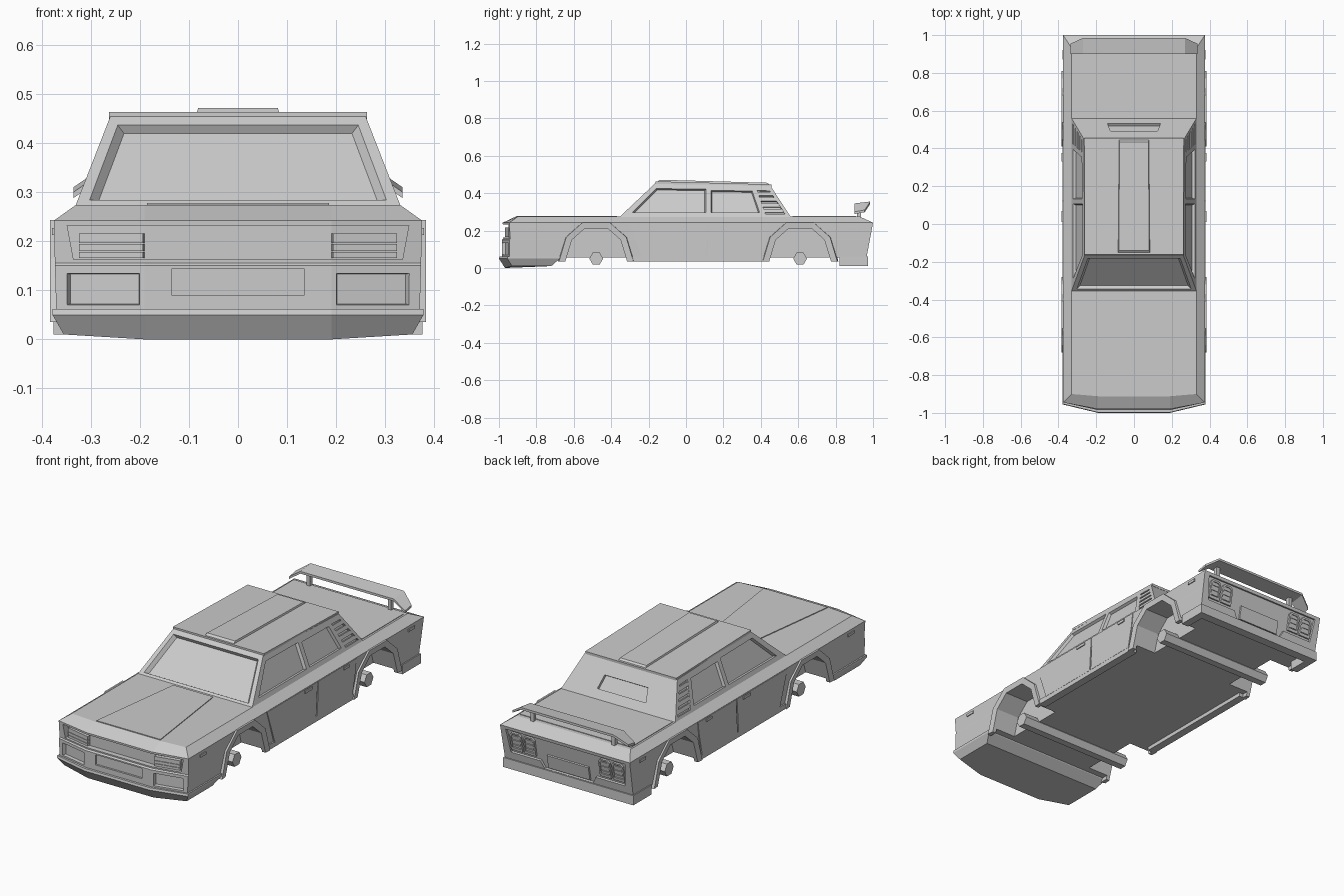
import bpy, bmesh
from mathutils import Vector

if "Cube" in bpy.data.objects:
    bpy.data.objects.remove(bpy.data.objects["Cube"])


def make(name, shells):
    """Object from lofted shells; each shell is a list of matching closed rings."""
    bm = bmesh.new()
    for rings in shells:
        vs = [[bm.verts.new(p) for p in r] for r in rings]
        n = len(vs[0])
        for a, b in zip(vs, vs[1:]):
            for i in range(n):
                j = (i + 1) % n
                bm.faces.new((a[i], a[j], b[j], b[i]))
        bm.faces.new(vs[0])
        bm.faces.new(vs[-1])
    bmesh.ops.recalc_face_normals(bm, faces=bm.faces)
    me = bpy.data.meshes.new(name)
    bm.to_mesh(me)
    bm.free()
    ob = bpy.data.objects.new(name, me)
    bpy.context.collection.objects.link(ob)
    return ob


def flip(rings):
    return [[(-p[0], p[1], p[2]) for p in r] for r in rings]


def prism(pts, d0, d1, s0=1.0, s1=1.0):
    """Two rings offset along the polygon's outward normal."""
    v = [Vector(p) for p in pts]
    c = sum(v, Vector()) / len(v)
    n = Vector()
    for a, b in zip(v, v[1:] + v[:1]):
        n += (a - c).cross(b - c)
    n.normalize()
    if n.dot(c - Vector((0, 0, .2))) < 0:
        n = -n
    return [[c + (p - c) * s + n * d for p in v] for d, s in ((d0, s0), (d1, s1))]


def slab(name, polys, d0, d1, mirror=False, **kw):
    shells = []
    for p in polys:
        r = prism(p, d0, d1, **kw)
        shells += [r, flip(r)] if mirror else [r]
    return make(name, shells)


def cut(ob, cutter):
    m = ob.modifiers.new("cut", 'BOOLEAN')
    m.operation, m.solver, m.object = 'DIFFERENCE', 'EXACT', cutter
    bpy.context.view_layer.objects.active = ob
    bpy.ops.object.modifier_apply(modifier=m.name)
    bpy.data.objects.remove(cutter)


def box(x0, x1, y0, y1, z0, z1):
    return [[(x0, y0, z), (x1, y0, z), (x1, y1, z), (x0, y1, z)] for z in (z0, z1)]


def plan(z, w, yc, ym, yr, zm=None, mid=.19):
    """Plan outline with a bowed front."""
    zm = z if zm is None else zm
    return [(w, yc, z), (w, yr, z), (-w, yr, z), (-w, yc, z), (-mid, ym, zm), (mid, ym, zm)]


def side(yz, x=.374):
    return [(x, y, z) for y, z in yz]


def cab(yz):                       # points on the sloping cabin side
    return [(.33 - .39 * (z - .275), y, z) for y, z in yz]


def nose(x0, x1, z0, z1, off=0.0):  # points on the bowed nose
    f = lambda x: -.985 + max(0, abs(x) - .19) * .216 + off
    return [(x, f(x), z) for x, z in ((x0, z0), (x1, z0), (x1, z1), (x0, z1))]


def tail(xz):                      # points on the leaning tail panel
    return [(x, .965 + .189 * (z - .055), z) for x, z in xz]


def sym(a, b):                     # trapezoid from two right-hand points
    return [a, b, (-b[0], b[1], b[2]), (-a[0], a[1], a[2])]


AXLES = (-.48, .61)
OUTER = [(-.205, .035), (-.165, .165), (-.075, .243), (.075, .243), (.165, .165), (.205, .035)]
INNER = [(-.165, .035), (-.13, .15), (-.06, .212), (.06, .212), (.13, .15), (.165, .035)]

# Lower body
body = make("lower_body", [[
    plan(.055, .37, -.945, -.985, .965), plan(.15, .373, -.945, -.985, .983),
    plan(.156, .373, -.94, -.977, .984), plan(.242, .375, -.945, -.98, 1.0),
    plan(.274, .33, -.9, -.912, .93)]])
for y in AXLES:
    well = [(y + INNER[0][0], -.05)] + [(y + a, z) for a, z in INNER] + [(y + INNER[-1][0], -.05)]
    cut(body, slab("well_cutter", [side(well)], -.13, .1, True))
cut(body, make("grille_cutter", [[plan(.163, .335, -.917, -.95, -1.1),
                                  plan(.232, .348, -.915, -.95, -1.1)]]))
cut(body, slab("plate_cutter", [nose(-.135, .135, .09, .143)], -.01, .01))
cut(body, slab("fog_cutter", [nose(.2, .35, .07, .135)], -.018, .004, True, s0=.93))
cut(body, slab("tail_cutter", [tail([(-.345, .225), (.345, .225), (.33, .1), (.16, .1), (.14, .062),
                                     (-.14, .062), (-.16, .1), (-.33, .1)])], -.012, .01))

# Headlights, three stacked bars on each side
slab("headlights", [nose(.19, .32, z, z + h, .035) for z, h in ((.166, .012), (.18, .014), (.196, .02))],
     -.004, .018, True)

# Tail lights with chamfered frames and inner lenses
lights = []
for x0, x1 in ((.185, .25), (.262, .327)):
    lights.append(tail([(x0, .115), (x1, .115), (x1, .2), (x1 - .012, .213), (x0 + .012, .213), (x0, .2)]))
frames = slab("tail_light_frames", lights, -.016, -.002, True)
cut(frames, slab("lens_cutter", lights, -.008, .01, True, s0=.75, s1=.75))
slab("tail_light_bars", [tail([(x, z), (x + .045, z), (x + .045, z + .012), (x, z + .012)])
                         for x in (.195, .272) for z in (.135, .16, .185)], -.014, -.004, True)
slab("rear_plate", [tail([(-.12, .07), (.12, .07), (.12, .14), (-.12, .14)])], -.016, -.003)

# Front lip and rear bumper
make("front_lip", [[plan(.01, .355, -.93, -.968, -.72, 0), plan(.05, .378, -.955, -1.0, -.675),
                    plan(.062, .378, -.952, -.997, -.67)]])
end = box(.335, .376, .82, .972, .01, .06)
make("rear_bumper", [box(-.34, .34, .925, .972, .01, .06), end, flip(end)])

# Sills, wheel arch flares, axles
sill = box(.335, .377, -.29, .42, .035, .062)
make("sills", [sill, flip(sill)])
for label, y in zip(("front", "rear"), AXLES):
    rings = [[(.36, y + a, z), (.383, y + a * .97, z), (.38, y + b, w), (.36, y + b, w)]
             for (a, z), (b, w) in zip(OUTER, INNER)]
    make(label + "_arch_flares", [rings, flip(rings)])
    make(label + "_axle", [[[(x, y + .037 * c, .05 + .032 * s) for c, s in
                             ((1, 0), (.5, 1), (-.5, 1), (-1, 0), (-.5, -1), (.5, -1))]
                            for x in (-.33, .33)]])

# Doors, handles, side markers
slab("doors", [side([(-.30, .24), (-.285, .2), (-.235, .058), (.105, .058), (.118, .24)]),
               side([(.126, .24), (.113, .058), (.405, .058), (.43, .17), (.44, .24)])], -.008, .004, True)


def chip(y, w, z):
    return side([(y, z), (y + w, z), (y + w, z + .014), (y, z + .014)])


slab("door_handles", [chip(.01, .06, .22), chip(.33, .045, .22)], 0, .009, True)
slab("side_markers", [chip(-.85, .05, .213), chip(.87, .05, .213)], -.008, .005, True)

# Hood and trunk panels
slab("hood_panel", [sym((.185, -.905, .274), (.115, -.37, .274))], -.004, .004)
slab("trunk_lid", [sym((.32, .57, .274), (.32, .91, .274))], -.004, .003)

# Cabin with recessed windows
lo, hi = cab([(-.36, .268), (.563, .268)]), cab([(-.162, .455), (.452, .438)])
cabin = make("cabin", [[sym(*lo), sym(*hi)]])
shield = lambda x, z: (x, -.36 + 1.059 * (z - .268), z)
back = lambda x, z: (x, .563 - .653 * (z - .268), z)
cut(cabin, slab("windshield_cutter", [sym(shield(.305, .283), shield(.247, .437))], -.018, .003, s0=.94))
cut(cabin, slab("side_window_cutter", [
    cab([(-.29, .295), (-.16, .425), (.108, .422), (.108, .295)]),
    cab([(.132, .295), (.132, .415), (.355, .412), (.395, .295)])], -.014, .003, True, s0=.95))
cut(cabin, slab("pillar_cutter", [cab([(.425, .288), (.38, .415), (.448, .412), (.53, .288)])],
                -.012, .003, True))
cut(cabin, slab("rear_slot_cutter", [sym(back(.14, .315), back(.125, .375))], -.015, .003))

# Pillar louvres
slats = []
for i in range(4):
    z = .297 + i * .03
    y0, y1 = .423 - .354 * (z - .288), .53 - .66 * (z - .288)
    slats.append(cab([(y0, z), (y1, z), (y1 - .012, z + .019), (y0 - .007, z + .019)]))
slab("pillar_louvres", slats, -.014, -.001, True)

# Roof skin and raised centre strip
slab("roof", [sym((.263, -.163, .452), (.263, .456, .436))], -.002, .011)
slab("roof_strip", [sym((.085, -.155, .462), (.08, .45, .445))], -.002, .01, s1=.95)

# Rear wing on two posts
make("rear_wing", [[[(x, .90, z), (x, y, z + .01), (x, y, z - .002), (x, .90, z - .012)]
                    for x, y, z in ((-.335, .955, .3), (-.27, .985, .345), (.27, .985, .345), (.335, .955, .3))]])
post = box(.225, .245, .915, .935, .265, .34)
make("wing_posts", [post, flip(post)])
